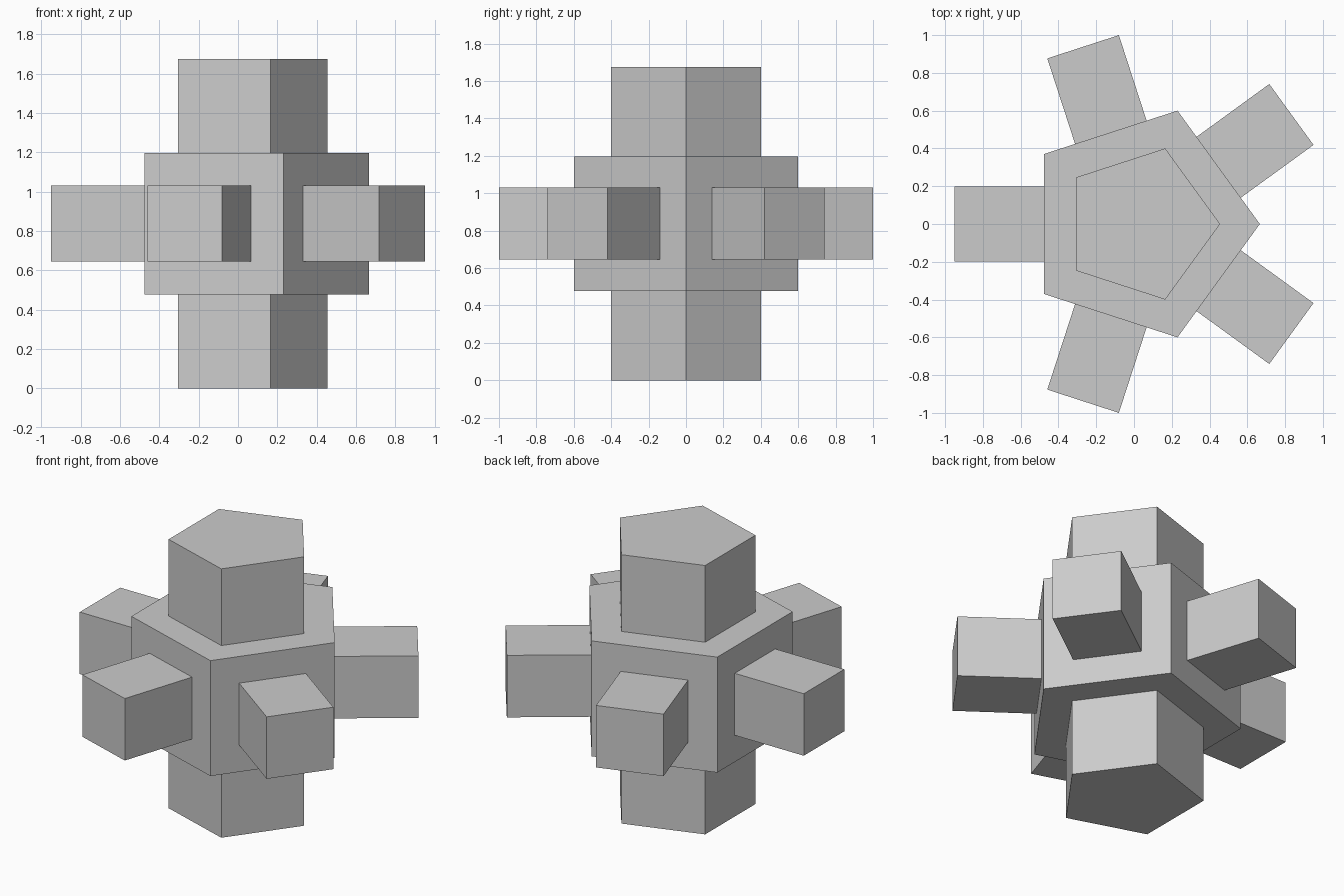
import bpy, bmesh
from math import pi
from mathutils import Matrix

if "Cube" in bpy.data.objects:
    bpy.data.objects.remove(bpy.data.objects["Cube"])

CX, R = 0.0352, 0.631           # pentagon centre offset and radius
H, Z0, Z1 = 1.675, 0.478, 1.197  # full height, body bottom and top

bm = bmesh.new()

# Pentagonal core block
rot = Matrix.Translation((CX, 0, H / 2))
bmesh.ops.create_cone(bm, cap_ends=True, segments=5, radius1=R, radius2=R,
                      depth=Z1 - Z0, matrix=rot)
bm.normal_update()
# Turn the block so that one corner points along +x
v = max(bm.verts, key=lambda p: p.co.x)
offset = v.co - rot.translation
from_angle = offset.to_2d().angle_signed((1, 0))
bmesh.ops.rotate(bm, verts=bm.verts, cent=rot.translation,
                 matrix=Matrix.Rotation(-from_angle, 3, 'Z'))
bm.normal_update()


def grow(face, scale, length):
    """Shrink a copy of the face in its plane, then extrude it outward."""
    n, c = face.normal.copy(), face.calc_center_median()
    inner = bmesh.ops.extrude_discrete_faces(bm, faces=[face])['faces'][0]
    for p in inner.verts:
        p.co = c + (p.co - c) * scale
    outer = bmesh.ops.extrude_discrete_faces(bm, faces=[inner])['faces'][0]
    for p in outer.verts:
        p.co += n * length


# Top and bottom pillars, and five side arms
for f in list(bm.faces):
    if abs(f.normal.z) > 0.5:
        grow(f, 2 / 3, Z0)
    else:
        grow(f, 0.537, 0.476)

bmesh.ops.recalc_face_normals(bm, faces=bm.faces)
mesh = bpy.data.meshes.new("branched_pentagon_block")
bm.to_mesh(mesh)
bm.free()
obj = bpy.data.objects.new("branched_pentagon_block", mesh)
bpy.context.collection.objects.link(obj)
